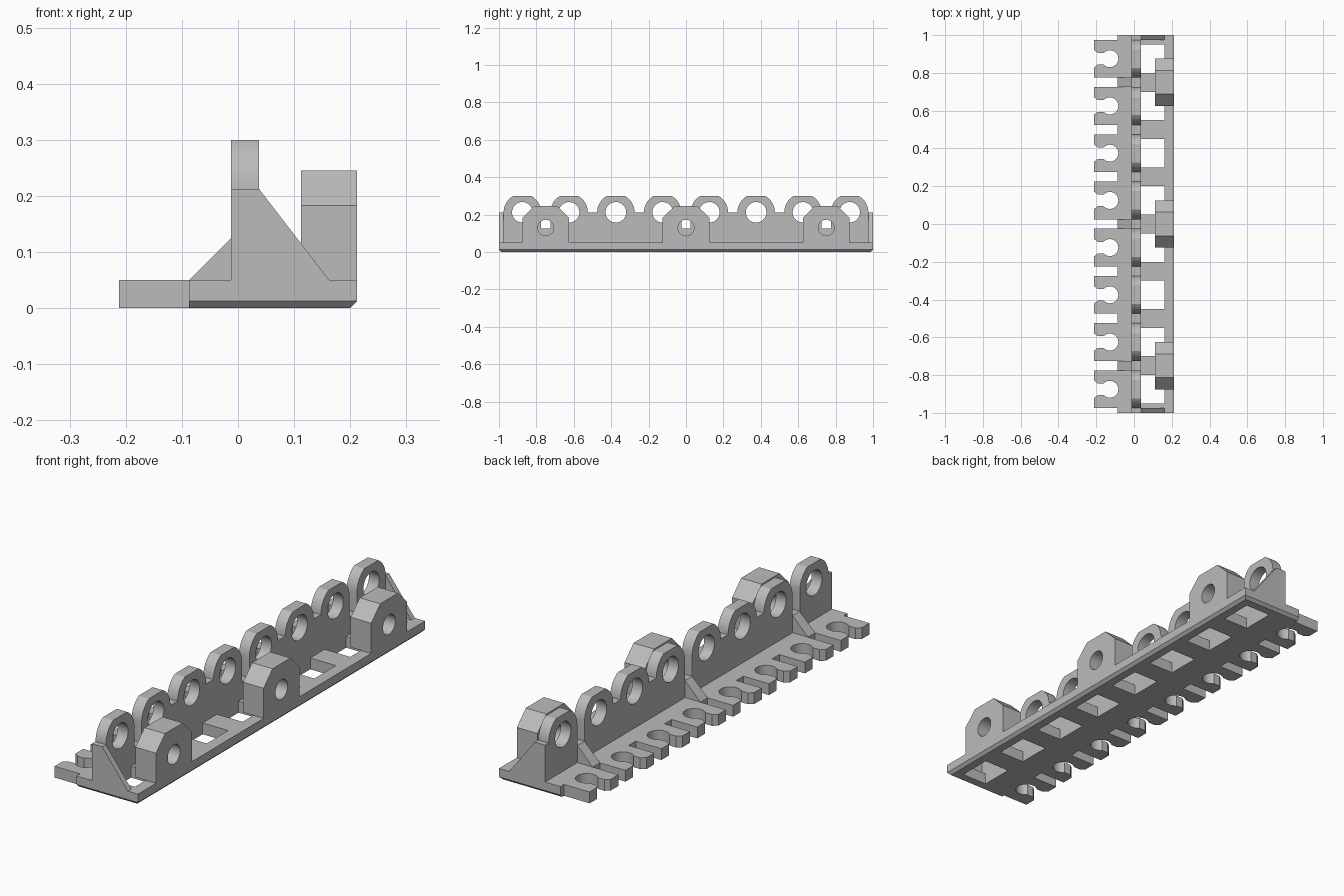
import bpy, bmesh
from math import sin, cos, asin, pi
from mathutils import Vector

old = bpy.data.objects.get("Cube")
if old:
    bpy.data.objects.remove(old, do_unlink=True)

GREY = (0.5, 0.5, 0.5, 1)
mat = bpy.data.materials.new("plain grey")
mat.use_nodes = True
mat.diffuse_color = GREY
mat.node_tree.nodes["Principled BSDF"].inputs["Base Color"].default_value = GREY

LOBES = [-0.875 + 0.25 * i for i in range(8)]
MOUNTS = (-0.75, 0, 0.75)
T = 0.05                      # plate thickness
X_LEFT, X_RIGHT = -0.0875, 0.2125
WALL = (-0.0125, 0.0375)


def prism(name, pts, axis, lo, hi):
    """Extrude a 2D outline along an axis from lo to hi."""
    place = {"x": lambda p, d: (d, p[0], p[1]),
             "y": lambda p, d: (p[0], d, p[1]),
             "z": lambda p, d: (p[0], p[1], d)}[axis]
    bm = bmesh.new()
    face = bm.faces.new([bm.verts.new(place(p, lo)) for p in pts])
    ext = bmesh.ops.extrude_face_region(bm, geom=[face], use_keep_orig=True)
    shift = Vector(place((0, 0), hi - lo))
    bmesh.ops.translate(bm, vec=shift, verts=[
        v for v in ext["geom"] if isinstance(v, bmesh.types.BMVert)])
    bmesh.ops.recalc_face_normals(bm, faces=bm.faces)
    mesh = bpy.data.meshes.new(name)
    bm.to_mesh(mesh)
    bm.free()
    mesh.materials.append(mat)
    ob = bpy.data.objects.new(name, mesh)
    bpy.context.collection.objects.link(ob)
    return ob


def arc(cx, cy, r, a, b, n):
    return [(cx + r * cos(a + (b - a) * i / n), cy + r * sin(a + (b - a) * i / n))
            for i in range(n + 1)]


def circle(cx, cy, r, n=32):
    return arc(cx, cy, r, 0, 2 * pi, n)[:-1]


def rect(x0, x1, y0, y1):
    return [(x0, y0), (x1, y0), (x1, y1), (x0, y1)]


def cut(ob, cutters):
    """Subtract the cutters, bake the result and drop the cutters."""
    for c in cutters:
        c.hide_render = True
        m = ob.modifiers.new("cut", "BOOLEAN")
        m.operation, m.solver, m.object = "DIFFERENCE", "EXACT", c
    graph = bpy.context.evaluated_depsgraph_get()
    mesh = bpy.data.meshes.new_from_object(ob.evaluated_get(graph))
    ob.modifiers.clear()
    ob.data = mesh
    for c in cutters:
        bpy.data.objects.remove(c, do_unlink=True)


# Base plate with a comb of snap clips along the left edge
outline = [(X_RIGHT, -1), (X_RIGHT, 1), (X_LEFT, 1)]
tip, cx, r, slot = -0.2125, -0.128, 0.045, 0.031
a = pi - asin(slot / r)
for c in reversed(LOBES):
    outline += [(X_LEFT, c + 0.1), (tip, c + 0.1), (tip, c + 0.047), (tip + 0.02, c + slot)]
    outline += arc(cx, c, r, a, -a, 24)
    outline += [(tip + 0.02, c - slot), (tip, c - 0.047), (tip, c - 0.1), (X_LEFT, c - 0.1)]
outline.append((X_LEFT, -1))
base = prism("base_plate", outline, "z", 0, T)

# Chamfer under the right edge and both ends
bm = bmesh.new()
bm.from_mesh(base.data)


def on_rim(e):
    p, q = (v.co for v in e.verts)
    return p.z + q.z < 0.001 and (
        min(p.x, q.x) > X_RIGHT - 0.001 or min(p.y, q.y) > 0.999 or max(p.y, q.y) < -0.999)


bmesh.ops.bevel(bm, geom=[e for e in bm.edges if on_rim(e)], offset=0.0125,
                segments=1, affect="EDGES")
bm.to_mesh(base.data)
bm.free()

# Windows through the base
cut(base, [prism("window_cutter", rect(WALL[1], 0.1625, c - 0.075, c + 0.075), "z", -0.1, 0.1)
           for c in LOBES])

# Upright wall with rounded eyelets, slit at each mount
R, ZC, TOP = 0.1, 0.2125, 0.3
flat = asin((TOP - ZC) / R)
profile = [(-1, T), (-1, ZC)]
for c in LOBES:
    profile += arc(c, ZC, R, pi, pi - flat, 8) + arc(c, ZC, R, flat, 0, 8)
    if any(abs(c + 0.125 - m) < 0.01 for m in MOUNTS):
        profile += [(c + 0.1, 0.125), (c + 0.15, 0.125)]
profile += [(1, ZC), (1, T)]
wall = prism("eyelet_wall", profile, "x", *WALL)
cut(wall, [prism("eyelet_cutter", circle(c, ZC, 0.055), "x", -0.1, 0.1) for c in LOBES])

parts = [base, wall]

# Mount blocks with screw holes, and the small rear gussets
for i, m in enumerate(MOUNTS, 1):
    block = prism(f"mount_block_{i}", [
        (m - 0.125, T), (m + 0.125, T), (m + 0.125, 0.183), (m + 0.0625, 0.245),
        (m - 0.0625, 0.245), (m - 0.125, 0.183)], "x", 0.1125, X_RIGHT)
    cut(block, [prism("screw_cutter", circle(m, 0.13, 0.043), "x", 0.05, 0.3)])
    parts.append(block)
    prism(f"gusset_{i}", [(X_LEFT, T), (WALL[0], T), (WALL[0], 0.125)],
          "y", m - 0.025, m + 0.025)

# Triangular braces at both ends
for side, y in (("front", -1), ("back", 0.975)):
    prism(f"{side}_brace", [(WALL[1], T), (0.1625, T), (WALL[1], ZC)], "y", y, y + 0.025)

# Smooth the round surfaces only
bpy.ops.object.select_all(action="DESELECT")
for ob in parts:
    ob.select_set(True)
bpy.context.view_layer.objects.active = base
bpy.ops.object.shade_smooth_by_angle(angle=0.42)
